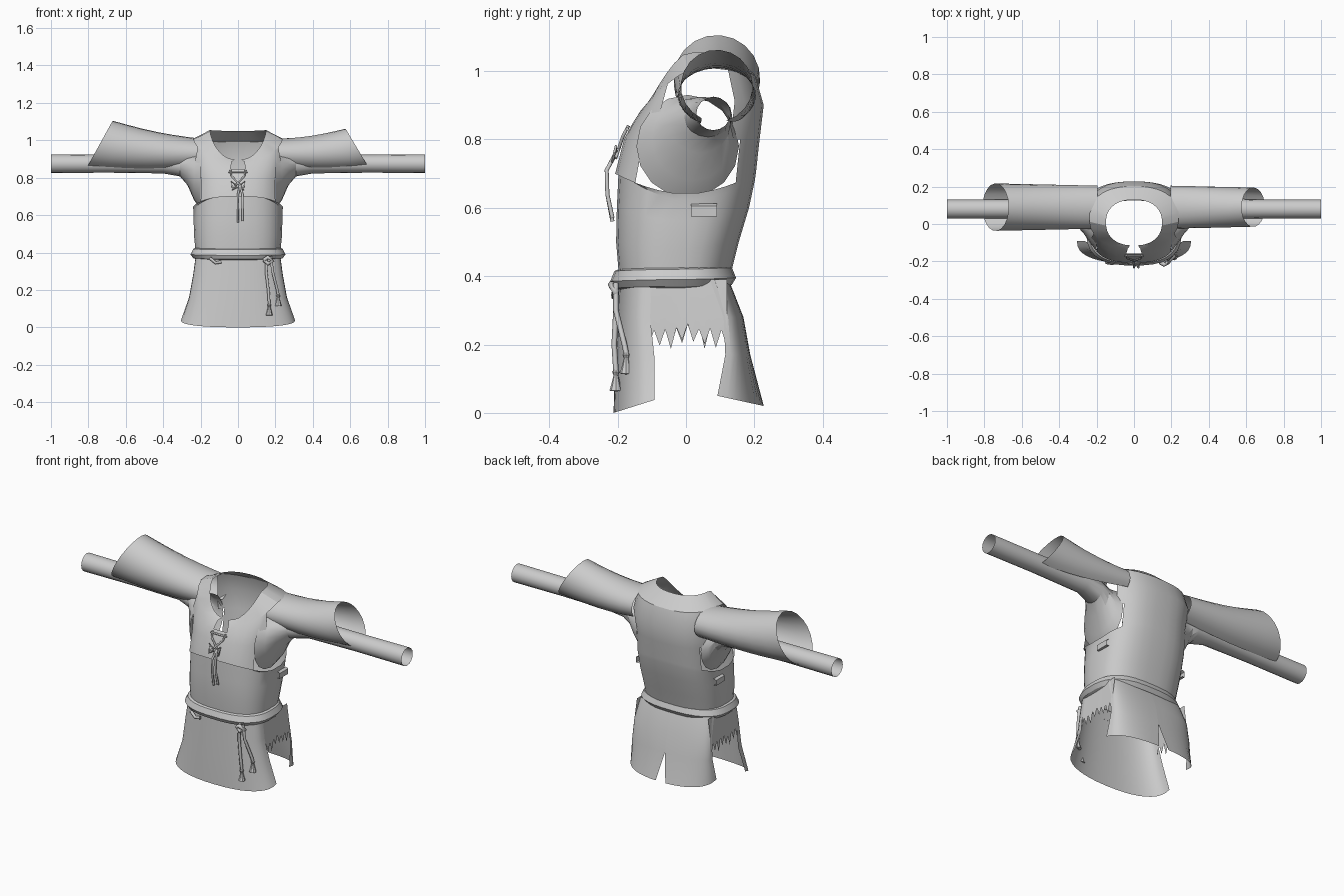
import bpy, math, random
from math import sin, cos, pi, radians

random.seed(4)
if "Cube" in bpy.data.objects:
    bpy.data.objects.remove(bpy.data.objects["Cube"])

cloth = bpy.data.materials.new("grey_cloth")
cloth.use_nodes = True
GREY = (0.6, 0.6, 0.6, 1)
cloth.diffuse_color = GREY
cloth.node_tree.nodes["Principled BSDF"].inputs["Base Color"].default_value = GREY
SIDES = ((1, "left"), (-1, "right"))


def add(name, verts, faces, angle=25):
    me = bpy.data.meshes.new(name)
    me.from_pydata(verts, [], faces)
    me.materials.append(cloth)
    ob = bpy.data.objects.new(name, me)
    bpy.context.collection.objects.link(ob)
    bpy.ops.object.select_all(action='DESELECT')
    ob.select_set(True)
    bpy.context.view_layer.objects.active = ob
    bpy.ops.object.shade_smooth_by_angle(angle=radians(angle))


def loft(name, rows, closed=True, skip=lambda r, c: False):
    """Skin rows of points; skip leaves out chosen cells."""
    n = len(rows[0])
    faces = [(r * n + c, r * n + (c + 1) % n, (r + 1) * n + (c + 1) % n, (r + 1) * n + c)
             for r in range(len(rows) - 1) for c in range(n if closed else n - 1)
             if not skip(r, c)]
    add(name, [p for row in rows for p in row], faces)


def power(v, e):
    return math.copysign(abs(v) ** e, v)


def cord(name, pts, r):
    cu = bpy.data.curves.new(name, 'CURVE')
    cu.dimensions = '3D'
    cu.bevel_depth, cu.bevel_resolution, cu.use_fill_caps = r, 1, True
    sp = cu.splines.new('POLY')
    sp.points.add(len(pts) - 1)
    for p, co in zip(sp.points, pts):
        p.co = (*co, 1)
    cu.materials.append(cloth)
    ob = bpy.data.objects.new(name, cu)
    bpy.context.collection.objects.link(ob)


# Bodice rings: half width, front y, back y, front z, side z, back z, roundness
N = 32
BODY = [(.225, -.195, .125, .38, .38, .38, .75), (.235, -.205, .155, .5, .48, .5, .75),
        (.238, -.203, .185, .6, .56, .6, .75), (.238, -.198, .202, .705, .62, .68, .75),
        (.242, -.208, .205, .7, .64, .7, .75), (.238, -.182, .216, .8, .8, .8, .75),
        (.252, -.158, .228, .845, .92, .9, .78), (.24, -.132, .202, .885, 1.01, .99, .85),
        (.15, -.115, .13, .895, 1.055, 1.05, .87)]


def body_ring(hw, yf, yb, zf, zs, zb, e):
    ring = []
    for c in range(N):
        a = 2 * pi * (c + .5) / N
        s = sin(a)
        end = zf if s < 0 else zb
        ring.append((hw * power(cos(a), e), (yf + yb) / 2 + (yb - yf) / 2 * power(s, e),
                     zs + (end - zs) * abs(s) ** 1.3))
    return ring


def opening(r, c):
    s = sin(2 * pi * (c + 1) / N)
    armhole = 4 <= r <= 6 and abs(s) < (.6 if r == 4 else .5)
    neck_slit = r >= 6 and s < -.99
    return armhole or neck_slit


loft("bodice", [body_ring(*r) for r in BODY], skip=opening)

# Belt
BELT = [(.225, -.195, .125, .365), (.24, -.212, .135, .37), (.255, -.222, .147, .39),
        (.24, -.21, .135, .42), (.228, -.197, .127, .425)]
loft("belt", [body_ring(w, f, b, z - .005, z, z + .005, .75) for w, f, b, z in BELT])


# Skirt panels: half width, centre y, edge y, centre z, edge z
def panel_point(u, hw, yc, ye, zc, ze):
    a = u * pi / 2
    return (hw * power(sin(a), .87), ye + (yc - ye) * cos(a) ** .8,
            ze + (zc - ze) * cos(a) ** .8)


US = [i / 10 - 1 for i in range(21)]
FRONT = [(.225, -.195, -.1, .39, .39), (.24, -.2, -.105, .28, .28),
         (.262, -.207, -.092, .15, .16), (.305, -.212, -.092, 0, .038)]
loft("skirt_front", [[panel_point(u, *r) for u in US] for r in FRONT], False)
BACK = [(.225, .125, .07, .39, .39), (.238, .168, .11, .28, .28),
        (.246, .188, .115, .17, .17), (.255, .228, .092, .02, .05)]
for s, side in SIDES:
    rows = []
    for i, r in enumerate(BACK):
        gap = .055 if i == 3 else 0
        rows.append([panel_point(s * (gap + (1 - gap) * j / 10), *r) for j in range(11)])
    loft("skirt_back_" + side, rows, False)

# Side panels with torn hems
for s, side in SIDES:
    ys = [-.11 + .23 * i / 14 for i in range(15)]
    hem = [.25 + random.uniform(-.01, .015) if i % 2 else .2 + random.uniform(-.015, .015)
           for i in range(15)]
    loft("torn_side_" + side, [[(s * .222, y, .39) for y in ys], [(s * .237, y, .28) for y in ys],
                               [(s * .242, y, z) for y, z in zip(ys, hem)]], False)
    # Small patch below the armhole
    loft("side_patch_" + side, [[(s * x, y, z) for y in (.015, .09)]
                                for x, z in ((.236, .612), (.25, .605), (.25, .575), (.236, .575))],
         False)

# Inner sleeves: x, centre y, y radius, centre z, z radius
INNER = [(.2, .005, .15, .78, .15), (.235, .02, .12, .8, .12), (.27, .04, .09, .842, .082),
         (.31, .065, .07, .865, .058), (.4, .08, .054, .873, .05), (.7, .08, .05, .875, .048),
         (1, .08, .05, .875, .05)]
for s, side in SIDES:
    loft("inner_sleeve_" + side,
         [[(s * x, yc + ry * cos(2 * pi * k / 16), zc + rz * sin(2 * pi * k / 16))
           for k in range(16)] for x, yc, ry, zc, rz in INNER])


# Loose outer sleeves, split along the underside and cut on a slant at the cuff
def outer_sleeve(name, s, top_x, low_x, end_z, end_r, back_angle):
    rows = []
    for i in range(7):
        t = i / 6
        rz, ry = .08 + (end_r - .08) * t, .115 + (end_r - .115) * t
        zc = .928 + (end_z - .928) * t - .012 * sin(pi * t)
        first = back_angle + (-75 - back_angle) * t
        row = []
        for k in range(19):
            a = radians(first + (245 - first) * k / 18)
            end = low_x + (top_x - low_x) * (sin(a) + 1) / 2
            row.append((s * (.195 + (end - .195) * t), .09 + ry * cos(a), zc + rz * sin(a)))
        rows.append(row)
    loft(name, rows, False)


outer_sleeve("outer_sleeve_left", 1, .575, .7, .957, .105, -35)
outer_sleeve("outer_sleeve_right", -1, .67, .81, .978, .127, -65)

# Neck lacing
for s in (1, -1):
    cord("lace_cross", [(s * .04, -.168, .84), (s * .035, -.184, .81), (-s * .025, -.206, .745)], .005)
    cord("lace_loop", [(s * .01, -.205, .76), (s * .035, -.205, .78), (s * .03, -.215, .735),
                       (s * .005, -.21, .75)], .004)
    cord("lace_tail", [(.01, -.205, .76), (.012 + s * .012, -.232, .71), (.012 + s * .012, -.23, .64),
                       (.012 + s * .013, -.215, .56 if s < 0 else .57)], .006)
cord("lace_bar", [(-.05, -.172, .83), (.05, -.172, .83)], .005)


# Belt knot, hanging cords and tassels
def tassel(name, x, y, z):
    rings = [(.004, .065), (.011, .055), (.007, .045), (.013, .02), (.019, 0), (.004, -.002)]
    loft(name, [[(x + r * cos(pi * k / 4), y + r * sin(pi * k / 4), z + h) for k in range(8)]
                for r, h in rings])


for i, (x, y, z) in enumerate(((.167, -.205, .065), (.215, -.175, .115))):
    cord("belt_cord_%d" % i, [(.155 + .02 * i, -.205, .38), (.15 + .035 * i, -.205, .3),
                              (x - .005, y - .005, .2), (x, y, z + .06)], .008)
    tassel("tassel_%d" % i, x, y, z)
cord("belt_knot", [(.14, -.205, .36), (.16, -.218, .375), (.185, -.205, .355), (.16, -.208, .34),
                   (.14, -.205, .36)], .011)
cord("belt_loop", [(-.15, -.205, .37), (-.12, -.21, .345), (-.09, -.207, .35)], .009)
